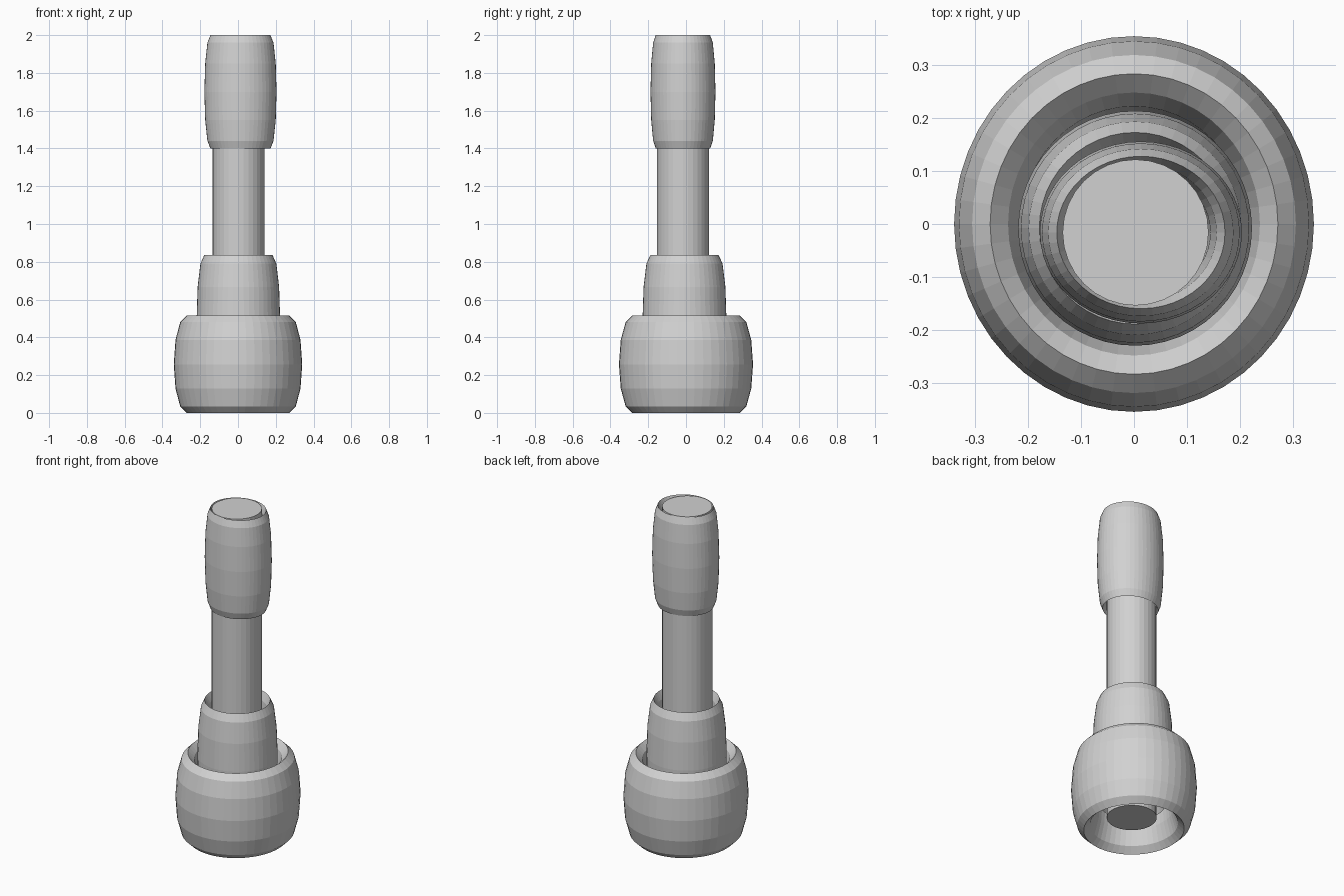
import bpy, bmesh, math

if "Cube" in bpy.data.objects:
    bpy.data.objects.remove(bpy.data.objects["Cube"])

grey = bpy.data.materials.new("plain grey")
grey.diffuse_color = (0.64, 0.64, 0.64, 1)
grey.use_nodes = True
grey.node_tree.nodes["Principled BSDF"].inputs["Base Color"].default_value = grey.diffuse_color


def finish(name, bm):
    bmesh.ops.recalc_face_normals(bm, faces=bm.faces[:])
    mesh = bpy.data.meshes.new(name)
    bm.to_mesh(mesh)
    bm.free()
    mesh.materials.append(grey)
    obj = bpy.data.objects.new(name, mesh)
    bpy.context.collection.objects.link(obj)
    return obj


def stretched_ring(name, center, ring, tube, half_height, sides=48, around=12):
    """Torus stretched tall; ring and tube are (x, y) radii."""
    bm = bmesh.new()
    rows = []
    for i in range(sides):
        a = 2 * math.pi * i / sides
        row = []
        for j in range(around):
            b = 2 * math.pi * j / around
            x = (ring[0] + tube[0] * math.cos(b)) * math.cos(a)
            y = (ring[1] + tube[1] * math.cos(b)) * math.sin(a)
            z = half_height * math.sin(b)
            row.append(bm.verts.new((center[0] + x, center[1] + y, center[2] + z)))
        rows.append(row)
    for i in range(sides):
        p, q = rows[i], rows[(i + 1) % sides]
        for j in range(around):
            k = (j + 1) % around
            bm.faces.new((p[j], q[j], q[k], p[k]))
    return finish(name, bm)


# Three stretched rings: wide base, collar and grip
stretched_ring("base_ring", (0, 0, 0.2575), (0.272, 0.284), (0.068, 0.071), 0.2575)
stretched_ring("collar_ring", (0.002, -0.008, 0.50), (0.181, 0.181), (0.040, 0.041), 0.335)
stretched_ring("grip_ring", (0.013, -0.016, 1.70), (0.159, 0.144), (0.032, 0.028), 0.30)

# Central rod running through all rings
bm = bmesh.new()
bmesh.ops.create_cone(bm, cap_ends=True, segments=32, radius1=0.138, radius2=0.138, depth=1.92)
bmesh.ops.translate(bm, verts=bm.verts[:], vec=(0.003, -0.016, 1.04))
finish("center_rod", bm)
